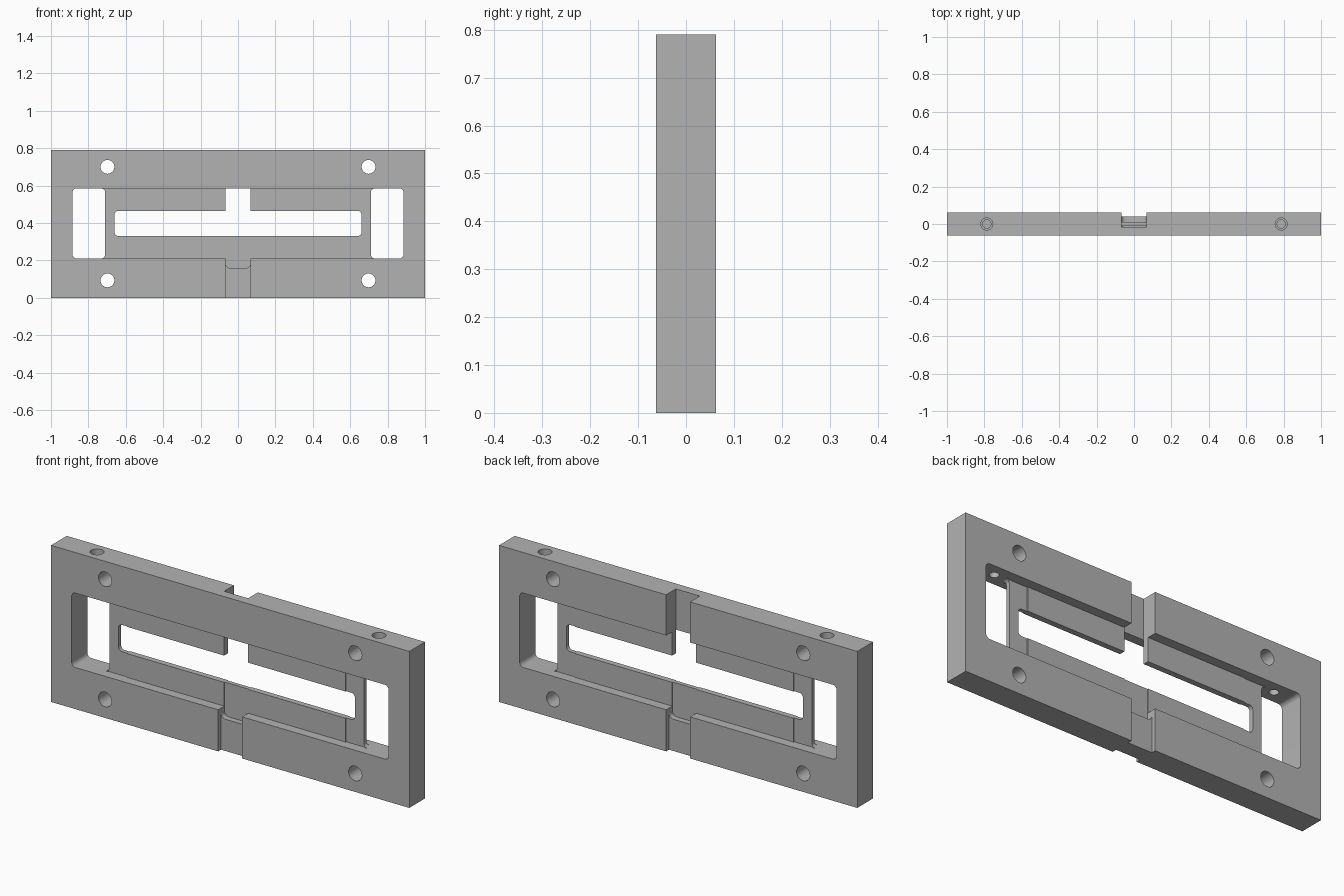
import bpy, bmesh
from mathutils import Matrix

if "Cube" in bpy.data.objects:
    bpy.data.objects.remove(bpy.data.objects["Cube"])

grey = bpy.data.materials.new("plain grey")
grey.use_nodes = True
grey.diffuse_color = (0.45, 0.45, 0.45, 1)
grey.node_tree.nodes["Principled BSDF"].inputs["Base Color"].default_value = grey.diffuse_color

T = 0.0625          # half thickness of the frame
H = 0.79            # height
WEB = 0.0145        # half thickness of the inner panel
THIN = 0.0105       # half thickness of the panel ends and pocket
OUT = 0.1           # beyond either face


def finish(bm, name):
    bmesh.ops.recalc_face_normals(bm, faces=bm.faces)
    mesh = bpy.data.meshes.new(name)
    bm.to_mesh(mesh)
    bm.free()
    obj = bpy.data.objects.new(name, mesh)
    bpy.context.collection.objects.link(obj)
    return obj


def box(name, xs, ys, zs, radius=0):
    """Box between limits, optionally with its y-running edges rounded."""
    bm = bmesh.new()
    size = [b - a for a, b in (xs, ys, zs)]
    mid = [(a + b) / 2 for a, b in (xs, ys, zs)]
    bmesh.ops.create_cube(bm, size=1, matrix=Matrix.Translation(mid) @ Matrix.Diagonal((*size, 1)))
    if radius:
        edges = [e for e in bm.edges if abs(e.verts[0].co.y - e.verts[1].co.y) > 0.001]
        bmesh.ops.bevel(bm, geom=edges, offset=radius, segments=6, profile=0.5, affect='EDGES')
    return finish(bm, name)


def rod(name, centre, radius, length, axis):
    bm = bmesh.new()
    turn = Matrix.Rotation(1.5707963, 4, 'X') if axis == 'y' else Matrix()
    bmesh.ops.create_cone(bm, cap_ends=True, segments=32, radius1=radius, radius2=radius,
                          depth=length, matrix=Matrix.Translation(centre) @ turn)
    return finish(bm, name)


frame = box("frame_plate", (-1, 1), (-T, T), (0, H))


def cut(tool):
    tool.hide_render = True
    mod = frame.modifiers.new("cut", 'BOOLEAN')
    mod.operation = 'DIFFERENCE'
    mod.solver = 'EXACT'
    mod.object = tool
    bpy.context.view_layer.objects.active = frame
    bpy.ops.object.modifier_apply(modifier=mod.name)
    bpy.data.objects.remove(tool)


bpy.context.view_layer.objects.active = frame
frame.select_set(True)

# Recess either side of the thin inner panel
for s in (-1, 1):
    cut(box("panel_recess", (-0.8, 0.8), sorted((s * WEB, s * OUT)), (0.21, 0.585)))

# End windows and thinned panel ends
for s in (-1, 1):
    cut(box("end_window", sorted((s * 0.71, s * 0.885)), (-OUT, OUT), (0.21, 0.585), 0.022))
    for f in (-1, 1):
        cut(box("end_thinning", sorted((s * 0.61, s * 0.715)), sorted((f * THIN, f * OUT)), (0.21, 0.585)))

# Long central slot
cut(box("long_slot", (-0.66, 0.66), (-OUT, OUT), (0.33, 0.465), 0.02))

# Upper notch: through the panel, and open to the back in the top rail
cut(box("panel_notch", (-0.067, 0.067), (-OUT, OUT), (0.4, 0.585)))
cut(box("top_rail_notch", (-0.067, 0.067), (-0.015, OUT), (0.5, 0.9)))

# Lower channel and round-cornered pocket on both faces
for s in (-1, 1):
    cut(box("lower_channel", (-0.067, 0.067), sorted((s * 0.04, s * OUT)), (-0.1, 0.3)))
    cut(box("lower_pocket", (-0.067, 0.067), sorted((s * THIN, s * OUT)), (0.16, 0.4), 0.022))

# Mounting holes and stepped vertical holes in the top rail
for s in (-1, 1):
    for z in (0.093, 0.70):
        cut(rod("mounting_hole", (s * 0.698, 0, z), 0.037, 0.4, 'y'))
    cut(rod("vertical_hole", (s * 0.787, 0, 0.70), 0.022, 0.4, 'z'))
    cut(rod("counterbore", (s * 0.787, 0, H), 0.032, 0.24, 'z'))

frame.data.materials.clear()
frame.data.materials.append(grey)
for p in frame.data.polygons:
    p.material_index = 0
bpy.context.view_layer.objects.active = frame
frame.select_set(True)
bpy.ops.object.shade_smooth_by_angle()
